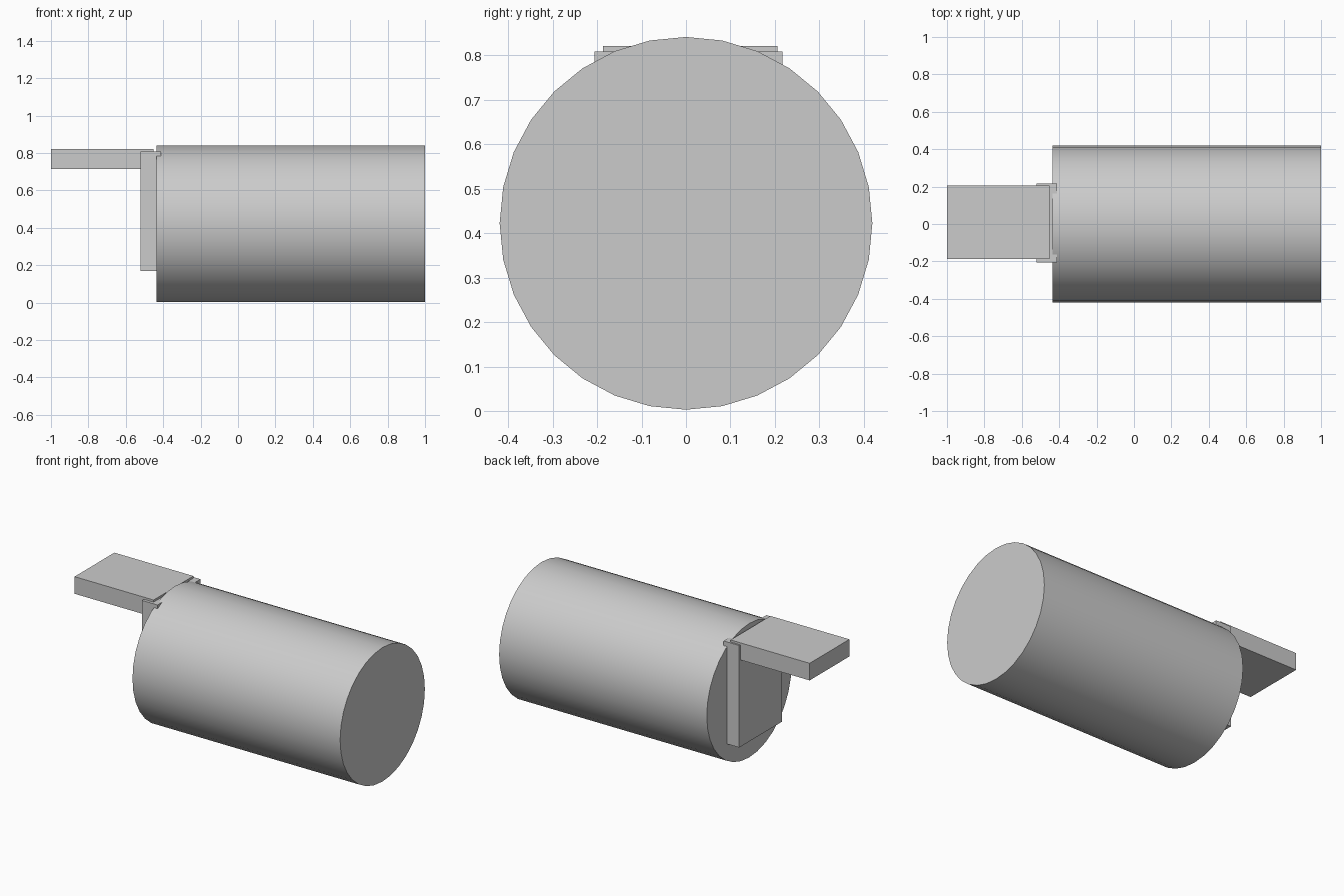
import bpy
from math import radians

if "Cube" in bpy.data.objects:
    bpy.data.objects.remove(bpy.data.objects["Cube"], do_unlink=True)

# Single plain grey
grey = bpy.data.materials.new("light_grey")
grey.use_nodes = True
COLOUR = (0.6, 0.6, 0.6, 1)
grey.diffuse_color = COLOUR
grey.node_tree.nodes["Principled BSDF"].inputs["Base Color"].default_value = COLOUR


def box(name, x, y, z):
    """Box spanning the given (low, high) ranges."""
    spans = (x, y, z)
    bpy.ops.mesh.primitive_cube_add(size=1, location=[(a + b) / 2 for a, b in spans])
    ob = bpy.context.object
    ob.name = name
    ob.scale = [b - a for a, b in spans]
    bpy.ops.object.transform_apply(location=False, rotation=False, scale=True)
    ob.data.materials.append(grey)
    return ob


# Horizontal drum, with a corner of its outline at the top
RADIUS, DRUM_START, DRUM_END = 0.419, -0.437, 1.0
bpy.ops.mesh.primitive_cylinder_add(
    vertices=32, radius=RADIUS, depth=DRUM_END - DRUM_START,
    location=((DRUM_START + DRUM_END) / 2, 0, 0.422), rotation=(0, radians(90), 0))
drum = bpy.context.object
drum.name = "drum"
drum.data.materials.append(grey)
bpy.ops.object.shade_smooth_by_angle(angle=radians(30))

# Upright bracket on the drum's end, with a lip hooking over its rim
WIDTH = (-0.206, 0.217)
box("bracket_plate", (-0.52, DRUM_START), WIDTH, (0.17, 0.808))
box("bracket_lip", (-0.44, -0.412), WIDTH, (0.778, 0.808))

# Flat shelf reaching out from the bracket
box("shelf", (-1.0, -0.453), (-0.187, 0.206), (0.714, 0.821))
